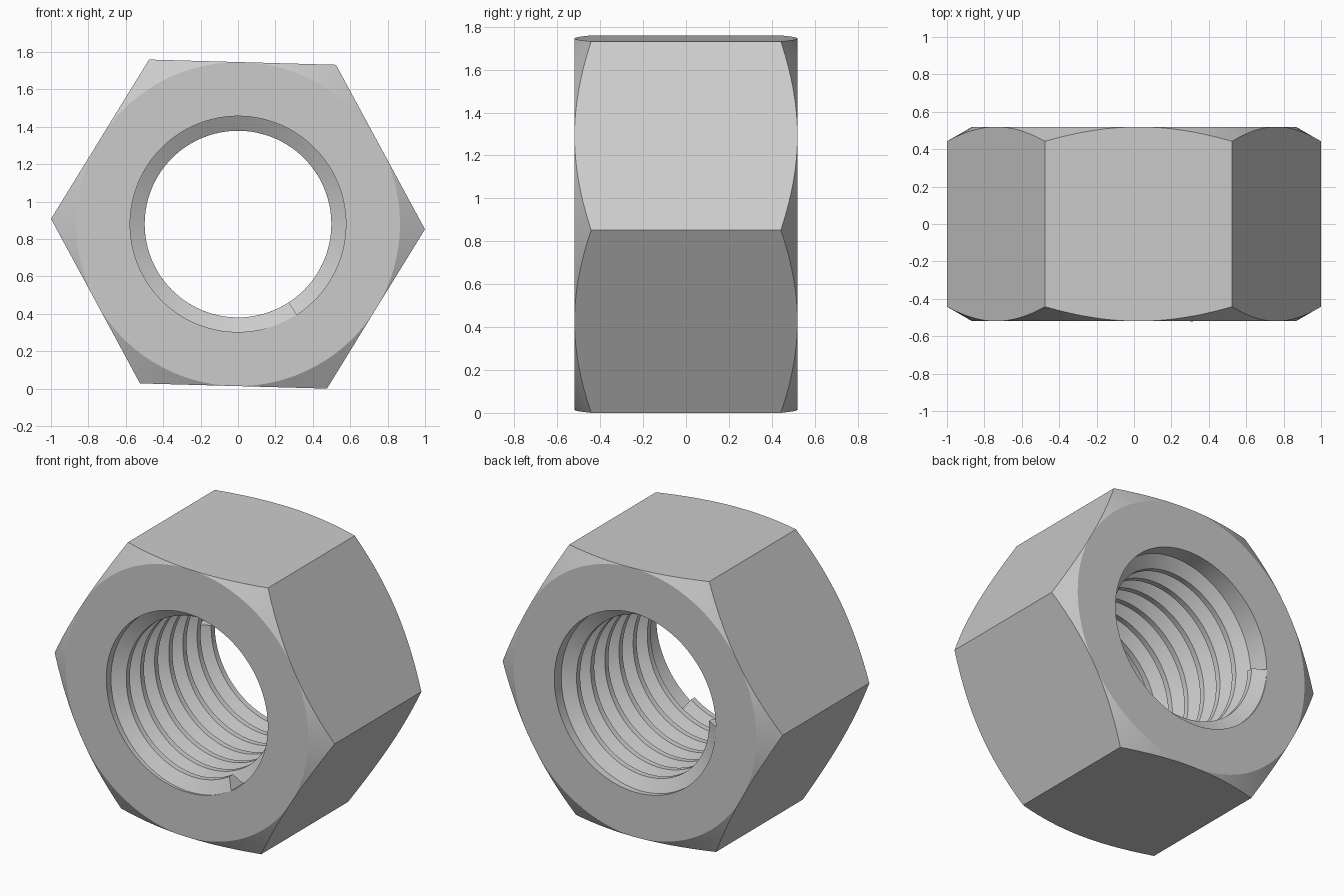
import bpy
import bmesh
from math import cos, sin, tan, pi, radians

cube = bpy.data.objects.get("Cube")
if cube:
    bpy.data.objects.remove(cube)

CENTRE_Z = 0.88
HALF_DEPTH = 0.5196
FLAT = 0.866             # centre to each flat side
BORE = 0.577
CREST = 0.499
PITCH = 0.1443
TURNS = 6 + 123 / 360
TILT = radians(-1.6)
SEGMENTS = 96

steel = bpy.data.materials.new("light_grey_steel")
steel.use_nodes = True
steel.diffuse_color = (0.6, 0.6, 0.6, 1)
steel.node_tree.nodes["Principled BSDF"].inputs["Base Color"].default_value = (0.6, 0.6, 0.6, 1)


def sweep(name, sections, closed):
    """Join polar sections of (angle, radius, y) points, all about the y axis."""
    bm = bmesh.new()
    rings = [[bm.verts.new((r * cos(a), y, CENTRE_Z + r * sin(a))) for a, r, y in s]
             for s in sections]
    pairs = list(zip(rings, rings[1:]))
    if closed:
        pairs.append((rings[-1], rings[0]))
    else:
        bm.faces.new(rings[0])
        bm.faces.new(rings[-1])
    count = len(rings[0])
    for one, two in pairs:
        for i in range(count):
            j = (i + 1) % count
            bm.faces.new((one[i], one[j], two[j], two[i]))
    bmesh.ops.remove_doubles(bm, verts=bm.verts, dist=0.00005)
    bmesh.ops.recalc_face_normals(bm, faces=bm.faces)
    mesh = bpy.data.meshes.new(name)
    bm.to_mesh(mesh)
    bm.free()
    mesh.materials.append(steel)
    obj = bpy.data.objects.new(name, mesh)
    bpy.context.collection.objects.link(obj)
    bpy.ops.object.select_all(action="DESELECT")
    obj.select_set(True)
    bpy.context.view_layer.objects.active = obj
    bpy.ops.object.shade_smooth_by_angle(angle=radians(25))
    return obj


# Hexagonal body with chamfered corners and a plain bore
body = []
for i in range(SEGMENTS):
    turn = 2 * pi * i / SEGMENTS
    outer = FLAT / cos(turn % (pi / 3) - pi / 6)
    edge = HALF_DEPTH - (outer - FLAT) * tan(pi / 6)
    profile = [(BORE, -HALF_DEPTH), (FLAT, -HALF_DEPTH), (outer, -edge),
               (outer, edge), (FLAT, HALF_DEPTH), (BORE, HALF_DEPTH)]
    body.append([(turn + TILT, r, y) for r, y in profile])
sweep("hex_body", body, True)

# Right-handed helical ridge with blunt ends
ridge = [(BORE + 0.001, -0.063), (CREST, -PITCH / 8),
         (CREST, PITCH / 8), (BORE + 0.001, 0.063)]
steps = round(TURNS * SEGMENTS)
thread = []
for i in range(steps + 1):
    t = i / steps
    angle = radians(-57) - 2 * pi * TURNS * t
    middle = PITCH * TURNS * (t - 0.5)
    thread.append([(angle, r, middle + dy) for r, dy in ridge])
sweep("inner_thread", thread, False)
